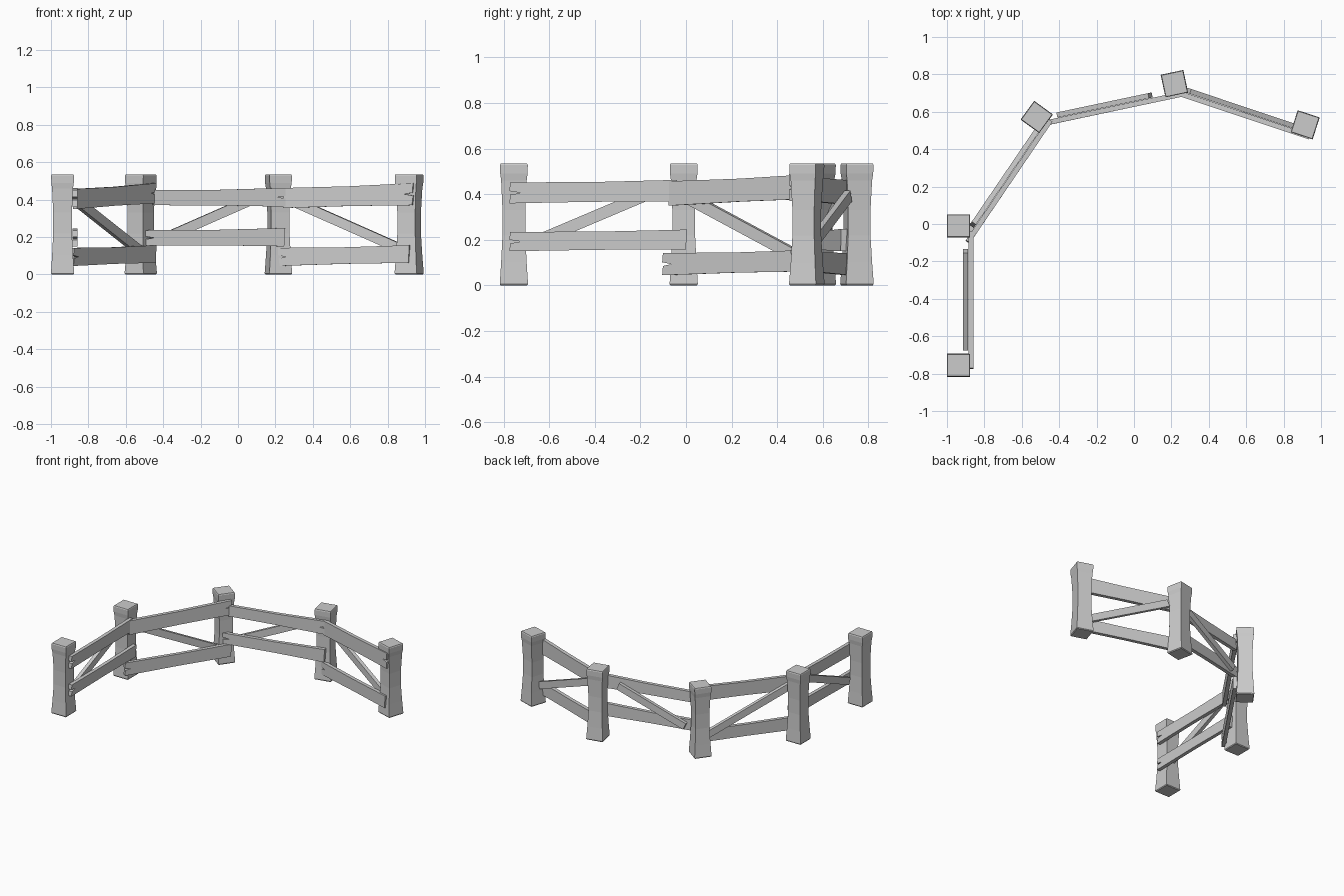
import bpy, bmesh, math
from mathutils import Vector

if "Cube" in bpy.data.objects:
    bpy.data.objects.remove(bpy.data.objects["Cube"])


def finish(name, bm):
    bmesh.ops.recalc_face_normals(bm, faces=bm.faces)
    mesh = bpy.data.meshes.new(name)
    bm.to_mesh(mesh)
    bm.free()
    ob = bpy.data.objects.new(name, mesh)
    bpy.context.collection.objects.link(ob)
    return ob


def post(name, x, y, deg):
    # Square post lofted through (height, half width) rings, pinched at the waist
    rings = [(0, .058), (.006, .062), (.10, .056), (.22, .050), (.33, .050),
             (.46, .056), (.49, .060), (.528, .061), (.535, .058)]
    bm = bmesh.new()
    loops = [[bm.verts.new((sx * h, sy * h, z)) for sx, sy in
              ((-1, -1), (1, -1), (1, 1), (-1, 1))] for z, h in rings]
    for a, b in zip(loops, loops[1:]):
        for i in range(4):
            j = (i + 1) % 4
            bm.faces.new((a[i], a[j], b[j], b[i]))
    bm.faces.new(loops[0][::-1])
    bm.faces.new(loops[-1])
    ob = finish(name, bm)
    ob.location = (x, y, 0)
    ob.rotation_euler.z = math.radians(deg)


def plank(name, start, end, profile, offset=0.0, thick=.027):
    # Outline in (distance, height), extruded across the direction start -> end
    d = (Vector(end) - Vector(start)).normalized()
    n = Vector((-d.y, d.x))
    bm = bmesh.new()
    sides = []
    for k in (-.5, .5):
        o = Vector(start) + n * (offset + k * thick)
        sides.append([bm.verts.new((o.x + d.x * s, o.y + d.y * s, z)) for s, z in profile])
    a, b = sides
    bm.faces.new(a)
    bm.faces.new(b[::-1])
    for i in range(len(a)):
        j = (i + 1) % len(a)
        bm.faces.new((a[i], b[i], b[j], a[j]))
    return finish(name, bm)


def rail(name, start, end, za, zb, split):
    # Uneven rail, heights (low, high) at each end, cracked at the split end
    L = (Vector(end) - Vector(start)).length
    (a0, a1), (b0, b1) = za, zb
    am, bm_ = (a0 + a1) / 2, (b0 + b1) / 2
    low, high = (a0 + b0) / 2 + .003, (a1 + b1) / 2 - .004
    p = [(0, a0), (L * .5, low), (L - .006, b0)]
    if split == 'end':
        p += [(L, bm_ - .008), (L - .05, bm_), (L - .004, bm_ + .008)]
    p += [(L, b1), (L * .5, high), (.004, a1)]
    if split == 'start':
        p += [(0, am + .008), (.05, am), (.004, am - .008)]
    plank(name, start, end, p)


def brace(name, start, end, s0, z0, s1, z1, w=.052):
    # Slanted board behind the rails
    d = Vector((s1 - s0, z1 - z0)).normalized() * (w / 2)
    p = [(s0 + d.y, z0 - d.x), (s1 + d.y, z1 - d.x), (s1 - d.y, z1 + d.x), (s0 - d.y, z0 + d.x)]
    plank(name, start, end, p, offset=.029)


# Five posts along the curve
for i, p in enumerate([(-.938, -.755, 0), (-.938, -.01, 0), (-.52, .572, -36),
                       (.216, .75, 12), (.915, .53, -18)]):
    post(f"post_{i + 1}", *p)

# Four bays: upper rail, lower rail, brace
bays = [
    dict(up=((-.872, -.775), (-.872, -.04)), lo=((-.872, -.775), (-.872, .005)),
         upz=((.36, .452), (.368, .463)), loz=((.15, .235), (.157, .245)),
         br=(.11, .19, .63, .41)),
    dict(up=((-.872, -.07), (-.447, .555)), lo=((-.89, -.097), (-.447, .555)),
         upz=((.35, .457), (.38, .488)), loz=((.045, .142), (.062, .156)),
         br=(.06, .392, .66, .125)),
    dict(up=((-.455, .544), (.26, .695)), lo=((-.50, .534), (.25, .693)),
         upz=((.37, .45), (.362, .463)), loz=((.155, .236), (.15, .248)),
         br=(.06, .19, .56, .405)),
    dict(up=((.245, .697), (.94, .465)), lo=((.215, .707), (.92, .472)),
         upz=((.355, .462), (.37, .488)), loz=((.045, .142), (.062, .156)),
         br=(.04, .392, .70, .115)),
]
for i, b in enumerate(bays, 1):
    rail(f"upper_rail_{i}", *b['up'], *b['upz'], 'start' if i == 1 else 'end')
    rail(f"lower_rail_{i}", *b['lo'], *b['loz'], 'start')
    brace(f"brace_{i}", *b['up'], *b['br'])
